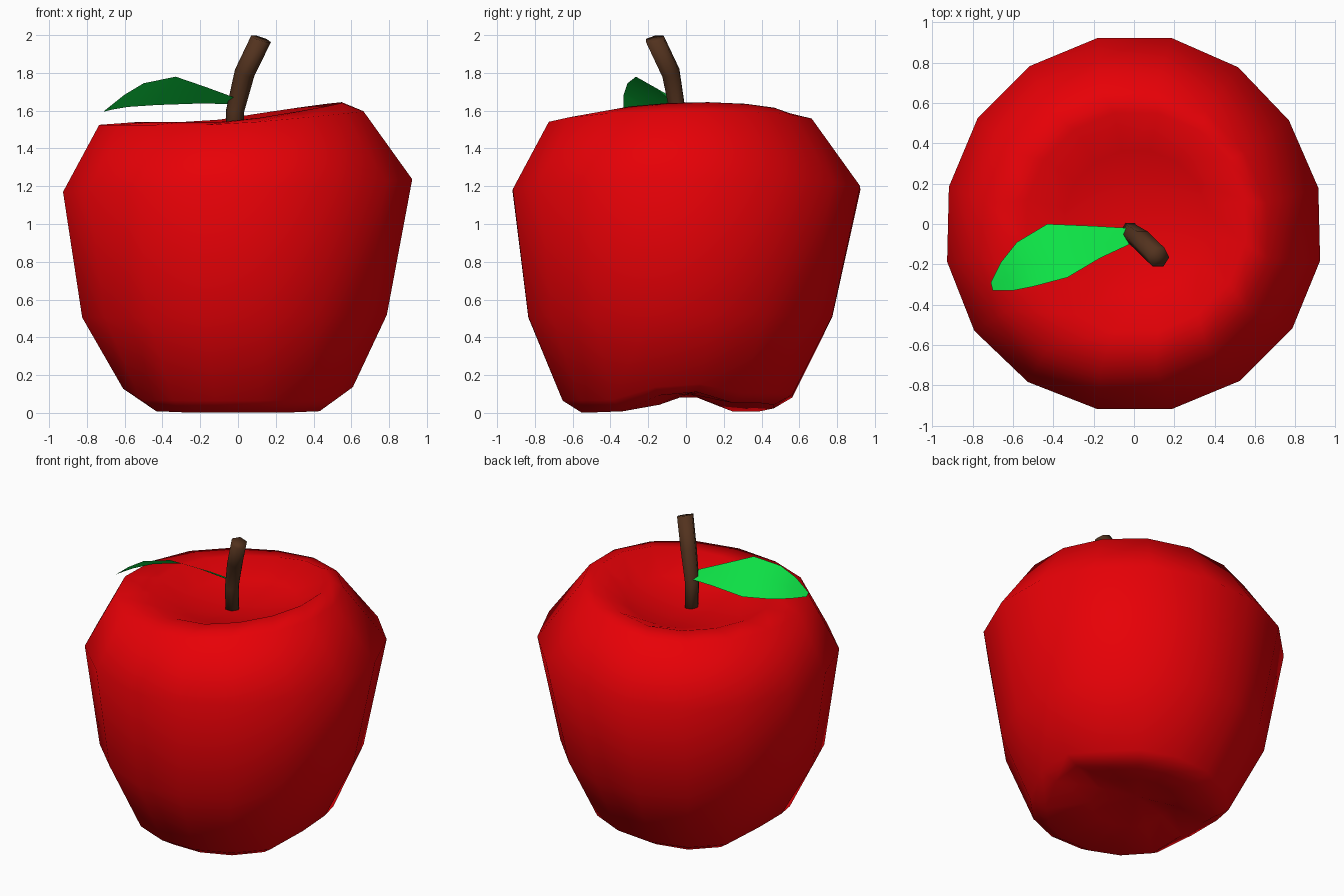
import bpy, bmesh, math
from mathutils import Vector

if "Cube" in bpy.data.objects:
    bpy.data.objects.remove(bpy.data.objects["Cube"])

SIDES = 16


def material(name, rgb):
    m = bpy.data.materials.new(name)
    m.diffuse_color = (*rgb, 1)
    m.use_nodes = True
    m.node_tree.nodes["Principled BSDF"].inputs["Base Color"].default_value = m.diffuse_color
    return m


def loft(name, rows, mat, closed=True, caps=(None, None)):
    """Skin rows of points; caps are optional centre points at each end."""
    bm = bmesh.new()
    vs = [[bm.verts.new(p) for p in row] for row in rows]
    n = len(rows[0])
    count = n if closed else n - 1
    for a, b in zip(vs, vs[1:]):
        for i in range(count):
            j = (i + 1) % n
            bm.faces.new((a[i], a[j], b[j], b[i]))
    for row, centre, flip in ((vs[0], caps[0], True), (vs[-1], caps[1], False)):
        if centre is None:
            continue
        c = bm.verts.new(centre)
        for i in range(n):
            tri = (row[i], row[(i + 1) % n], c)
            bm.faces.new(tri[::-1] if flip else tri)
    if closed:
        bmesh.ops.recalc_face_normals(bm, faces=bm.faces)
    for f in bm.faces:
        f.smooth = True
    me = bpy.data.meshes.new(name)
    bm.to_mesh(me)
    bm.free()
    me.materials.append(mat)
    ob = bpy.data.objects.new(name, me)
    bpy.context.collection.objects.link(ob)
    return ob


red = material("red_skin", (0.8, 0.0, 0.002))
brown = material("brown_bark", (0.085, 0.032, 0.013))
green = material("green_leaf", (0.004, 0.75, 0.06))

# Apple body: radius, height, centre x, centre y, lift on right side,
# arch on underside, sideways skew, lift at the back right of the underside
profile = [
    (0.27, 0.04, 0.00, 0.01, 0.00, 0.06, 0.0, 0.03),
    (0.52, 0.003, 0.00, -0.045, 0.00, 0.10, 0.0, 0.05),
    (0.62, 0.065, 0.00, -0.045, 0.00, 0.08, 0.0, 0.04),
    (0.82, 0.505, -0.015, -0.03, 0.015, 0.0, 0.01, 0.0),
    (0.938, 1.17, 0.005, 0.003, 0.07, 0.0, 0.02, 0.0),
    (0.71, 1.525, -0.03, -0.03, 0.075, 0.0, 0.015, 0.0),
    (0.55, 1.54, 0.01, 0.01, 0.105, 0.0, 0.0, 0.0),
    (0.36, 1.47, 0.01, 0.01, 0.04, 0.0, 0.0, 0.0),
]
rows = []
for r, z, cx, cy, lift, arch, skew, back in profile:
    row = []
    for i in range(SIDES):
        a = 2 * math.pi * (i + 0.5) / SIDES
        up = max(0, (math.cos(a - 0.14) + 0.2) / 1.2) * lift
        up += max(0, math.cos(2 * a)) ** 3 * arch
        up += max(0, math.cos(a - 0.9)) ** 2 * back
        s = skew * math.cos(a - 0.56) ** 6
        row.append((cx + r * math.cos(a) - s * 0.85,
                    cy + r * math.sin(a) - s * 0.53, z + up))
    rows.append(row)
loft("apple_body", rows, red, caps=((0, 0.02, 0.10), (0, 0, 1.44)))

# Bent stem
path = [(-0.02, -0.03, 1.38), (-0.015, -0.045, 1.6),
        (0.035, -0.08, 1.8), (0.122, -0.165, 1.98)]
pts = [Vector(p) for p in path]
rows = []
for k, p in enumerate(pts):
    t = (pts[min(k + 1, 3)] - pts[max(k - 1, 0)]).normalized()
    if k == 3:
        t = Vector((0.33, -0.2, 1)).normalized()
    u = t.cross(Vector((0, 1, 0))).normalized()
    v = t.cross(u)
    r = (0.045, 0.048, 0.054, 0.055)[k]
    rows.append([p + r * (math.cos(i * math.pi / 3) * u + math.sin(i * math.pi / 3) * v)
                 for i in range(6)])
loft("stem", rows, brown, caps=(pts[0], pts[-1]))

# Leaf: a thin sheet between a raised front edge and a lower back edge
back_edge = [(-0.03, -0.02, 1.635), (-0.2, -0.01, 1.638), (-0.43, 0.0, 1.63),
             (-0.58, -0.09, 1.62), (-0.66, -0.19, 1.607), (-0.71, -0.29, 1.595)]
front_edge = [(-0.02, -0.10, 1.67), (-0.17, -0.17, 1.725), (-0.33, -0.265, 1.78),
              (-0.5, -0.31, 1.745), (-0.6, -0.33, 1.685), (-0.7, -0.33, 1.605)]
rows = [[f, tuple((x + y) / 2 for x, y in zip(b, f)), b]
        for b, f in zip(back_edge, front_edge)]
leaf = loft("leaf", rows, green, closed=False)
if leaf.data.polygons[0].normal.z < 0:
    leaf.data.flip_normals()
